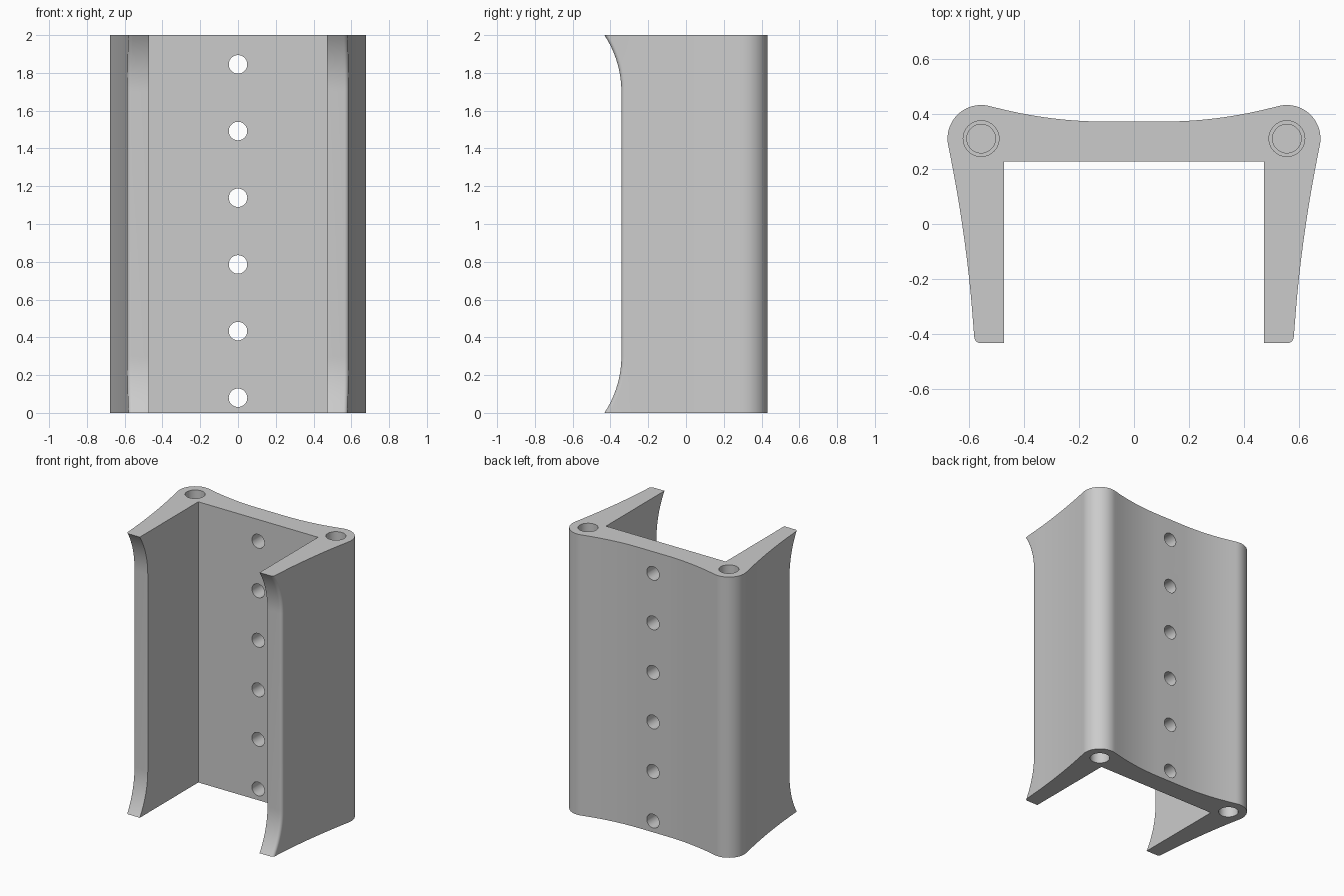
import bpy, bmesh, math
from mathutils import Matrix, Vector

if "Cube" in bpy.data.objects:
    bpy.data.objects.remove(bpy.data.objects["Cube"], do_unlink=True)

HEIGHT = 2.0
BOSS = Vector((0.555, 0.31))      # centre of each rounded corner
BOSS_R = 0.122
INNER_X, INNER_Y = 0.472, 0.227   # channel half width and floor
FILLET = 0.022
FLARE_H, FLARE_D = 0.30, 0.09     # flared lips at both ends

grey = bpy.data.materials.new("plain grey")
grey.use_nodes = True
grey.diffuse_color = (0.6, 0.6, 0.6, 1)
grey.node_tree.nodes["Principled BSDF"].inputs["Base Color"].default_value = (0.6, 0.6, 0.6, 1)


def bezier(a, b, c, t):
    return (1 - t) ** 2 * a + 2 * t * (1 - t) * b + t ** 2 * c


def side_x(y):
    """Outer face of a leg, gently hollow."""
    return bezier(0.58, 0.603, 0.6745, (y + 0.41) / 0.695)


def front_y(z):
    """Front edge of the legs: straight, with an arc flaring out at each end."""
    d = max(0, FLARE_H - min(z, HEIGHT - z))
    radius = (FLARE_H ** 2 + FLARE_D ** 2) / (2 * FLARE_D)
    return FLARE_D - 0.432 - (radius - math.sqrt(radius ** 2 - d ** 2))


def outline(z):
    f = front_y(z)
    half = [(INNER_X, INNER_Y), (INNER_X, f)]
    corner_x = side_x(f + FILLET) - FILLET
    for i in range(6):                                   # rounded front edge
        a = math.radians(-90 + 18 * i)
        half.append((corner_x + FILLET * math.cos(a), f + FILLET + FILLET * math.sin(a)))
    for i in range(14):                                  # outer side
        y = -0.27 + 0.54 * i / 13
        half.append((side_x(y), y))
    for i in range(21):                                  # rounded corner
        a = math.radians(-11.6 + 116.6 * i / 20)
        half.append((BOSS.x + BOSS_R * math.cos(a), BOSS.y + BOSS_R * math.sin(a)))
    for i in range(1, 17):                               # dished back
        t = i / 16
        half.append((bezier(0.523, 0.314, 0.11, t), bezier(0.428, 0.372, 0.372, t)))
    return half + [(-x, y) for x, y in reversed(half)]


def make_object(name, bm):
    bmesh.ops.recalc_face_normals(bm, faces=bm.faces)
    mesh = bpy.data.meshes.new(name)
    bm.to_mesh(mesh)
    bm.free()
    obj = bpy.data.objects.new(name, mesh)
    mesh.materials.append(grey)
    bpy.context.collection.objects.link(obj)
    return obj


# Channel body, lofted through the outlines
levels = [FLARE_H * i / 14 for i in range(15)]
levels += [HEIGHT - z for z in reversed(levels)]
bm = bmesh.new()
rings = [[bm.verts.new((x, y, z)) for x, y in outline(z)] for z in levels]
for low, high in zip(rings, rings[1:]):
    for i in range(len(low)):
        j = (i + 1) % len(low)
        bm.faces.new((low[i], low[j], high[j], high[i]))
bm.faces.new(rings[0])
bm.faces.new(rings[-1])
body = make_object("channel_body", bm)


def cylinder(bm, radius, depth, centre, turn=0):
    matrix = Matrix.Translation(centre) @ Matrix.Rotation(turn, 4, 'X')
    bmesh.ops.create_cone(bm, cap_ends=True, segments=40, radius1=radius,
                          radius2=radius, depth=depth, matrix=matrix)


# Back holes and wide mouths of the corner holes, then narrow blind bores
wide, narrow = bmesh.new(), bmesh.new()
for i in range(6):
    cylinder(wide, 0.049, 0.5, (0, 0.3, 0.08 + 0.353 * i), math.pi / 2)
for x in (-BOSS.x, BOSS.x):
    for z in (0, HEIGHT):
        cylinder(wide, 0.065, 0.3, (x, BOSS.y, z))
        cylinder(narrow, 0.052, 0.6, (x, BOSS.y, z))

for name, cutter_mesh in (("wide_cutter", wide), ("narrow_cutter", narrow)):
    cutter = make_object(name, cutter_mesh)
    cutter.hide_render = True
    cut = body.modifiers.new(name, 'BOOLEAN')
    cut.object = cutter
    cut.operation = 'DIFFERENCE'
    cut.solver = 'EXACT'
    bpy.ops.object.select_all(action='DESELECT')
    body.select_set(True)
    bpy.context.view_layer.objects.active = body
    bpy.ops.object.modifier_apply(modifier=name)
    bpy.data.objects.remove(cutter, do_unlink=True)

bpy.ops.object.shade_smooth_by_angle(angle=math.radians(30))
